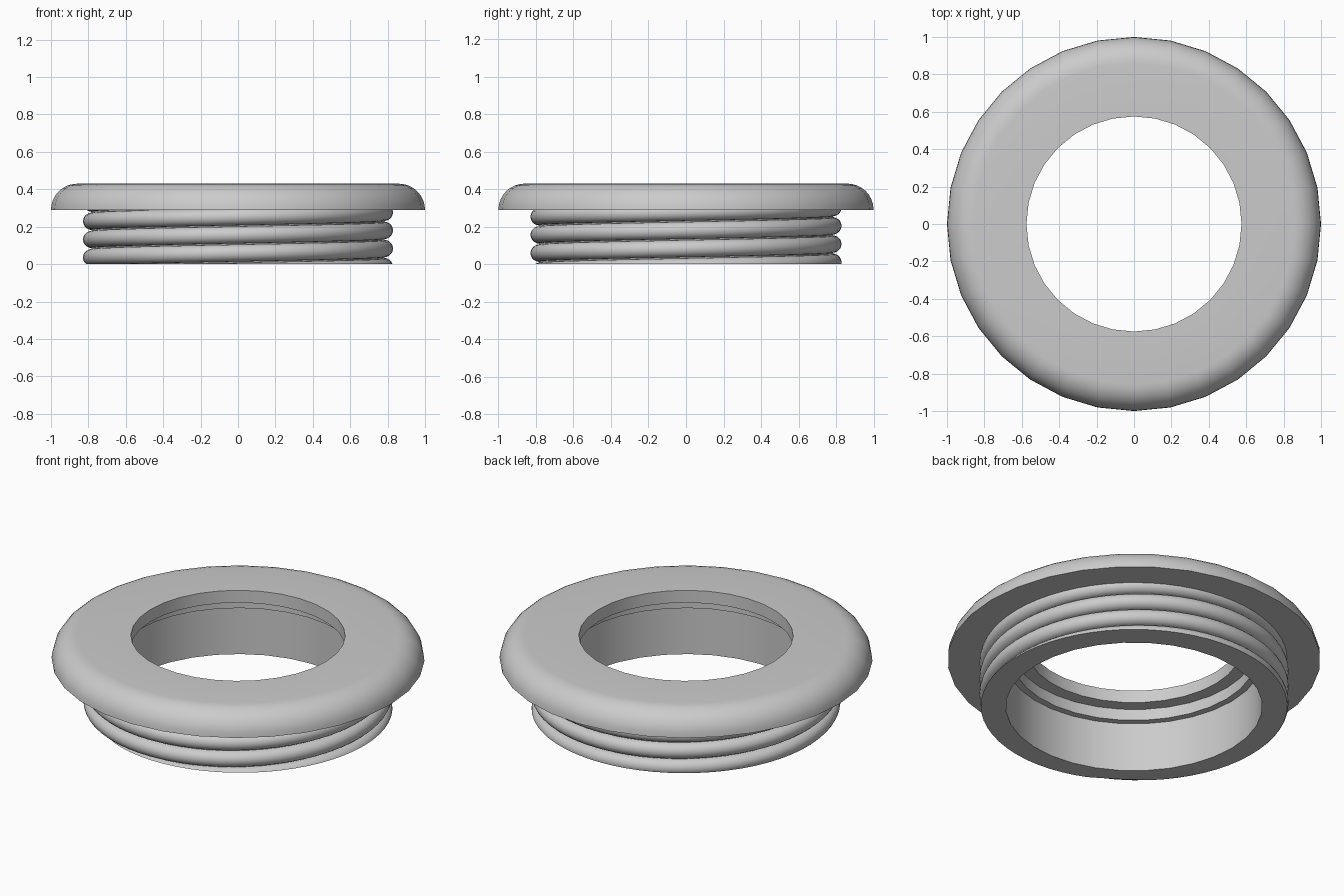
import bpy, bmesh, math

cube = bpy.data.objects.get("Cube")
if cube:
    bpy.data.objects.remove(cube, do_unlink=True)

grey = bpy.data.materials.new("plain grey")
grey.use_nodes = True
COLOUR = (0.6, 0.6, 0.6, 1)
grey.diffuse_color = COLOUR
grey.node_tree.nodes["Principled BSDF"].inputs["Base Color"].default_value = COLOUR

SIDES = 32          # sides of the flange and bore
THREAD_SIDES = 64   # steps per thread turn
PITCH = 0.097
SHOULDER = 0.29     # underside of the flange
TOP = 0.43
BORE = 0.688


def polar(r, a, z):
    return (r * math.cos(a), r * math.sin(a), z)


def ring(bm, r, z, sides=SIDES):
    return [bm.verts.new(polar(r, math.tau * i / sides, z)) for i in range(sides)]


def skin(bm, lower, upper):
    n = len(lower)
    return [bm.faces.new((lower[i], lower[(i + 1) % n], upper[(i + 1) % n], upper[i]))
            for i in range(n)]


def finish(bm, name):
    bmesh.ops.recalc_face_normals(bm, faces=bm.faces)
    mesh = bpy.data.meshes.new(name)
    bm.to_mesh(mesh)
    bm.free()
    mesh.materials.append(grey)
    obj = bpy.data.objects.new(name, mesh)
    bpy.context.collection.objects.link(obj)
    bpy.ops.object.select_all(action='DESELECT')
    obj.select_set(True)
    bpy.context.view_layer.objects.active = obj
    bpy.ops.object.shade_smooth_by_angle(angle=math.radians(30))


# Flange: rounded outer rim, flat top, stepped opening
bm = bmesh.new()
height = TOP - SHOULDER
profile = [(1 - height + height * math.cos(a), SHOULDER + height * math.sin(a))
           for a in (math.pi / 2 * i / 8 for i in range(9))]
profile += [(0.575, TOP), (0.575, 0.357), (0.65, 0.357), (0.65, SHOULDER)]
rings = [ring(bm, r, z) for r, z in profile]
for i, low in enumerate(rings):
    skin(bm, low, rings[(i + 1) % len(rings)])
finish(bm, "flange")

# Threaded sleeve: rounded helical ridges, trimmed flat at both ends
bm = bmesh.new()
ROWS = 11
columns = []
for c in range(THREAD_SIDES + 1):
    angle = math.tau * c / THREAD_SIDES
    crest = 0.035 + PITCH * (angle / math.tau - 0.5)
    column = []
    for turn in range(-2, 5):
        for k in range(ROWS):
            a = math.pi * k / (ROWS - 1)
            z = crest + PITCH * (turn - 0.47 * math.cos(a))
            column.append(bm.verts.new(polar(0.783 + 0.046 * math.sin(a), angle, z)))
    columns.append(column)
for left, right in zip(columns, columns[1:]):
    for i in range(len(left) - 1):
        bm.faces.new((left[i], right[i], right[i + 1], left[i + 1]))
bmesh.ops.remove_doubles(bm, verts=bm.verts, dist=0.0001)
for z, direction in ((0, -1), (SHOULDER, 1)):
    bmesh.ops.bisect_plane(bm, geom=bm.verts[:] + bm.edges[:] + bm.faces[:], dist=1e-5,
                           plane_co=(0, 0, z), plane_no=(0, 0, direction), clear_outer=True)

# Bore wall and flat bottom face
lower, upper = ring(bm, BORE, 0), ring(bm, BORE, SHOULDER)
skin(bm, lower, upper)
bottom_edges = [e for e in bm.edges
                if e.is_boundary and all(abs(v.co.z) < 1e-4 for v in e.verts)]
bmesh.ops.triangle_fill(bm, edges=bottom_edges, use_beauty=True, normal=(0, 0, -1))
finish(bm, "threaded_sleeve")
